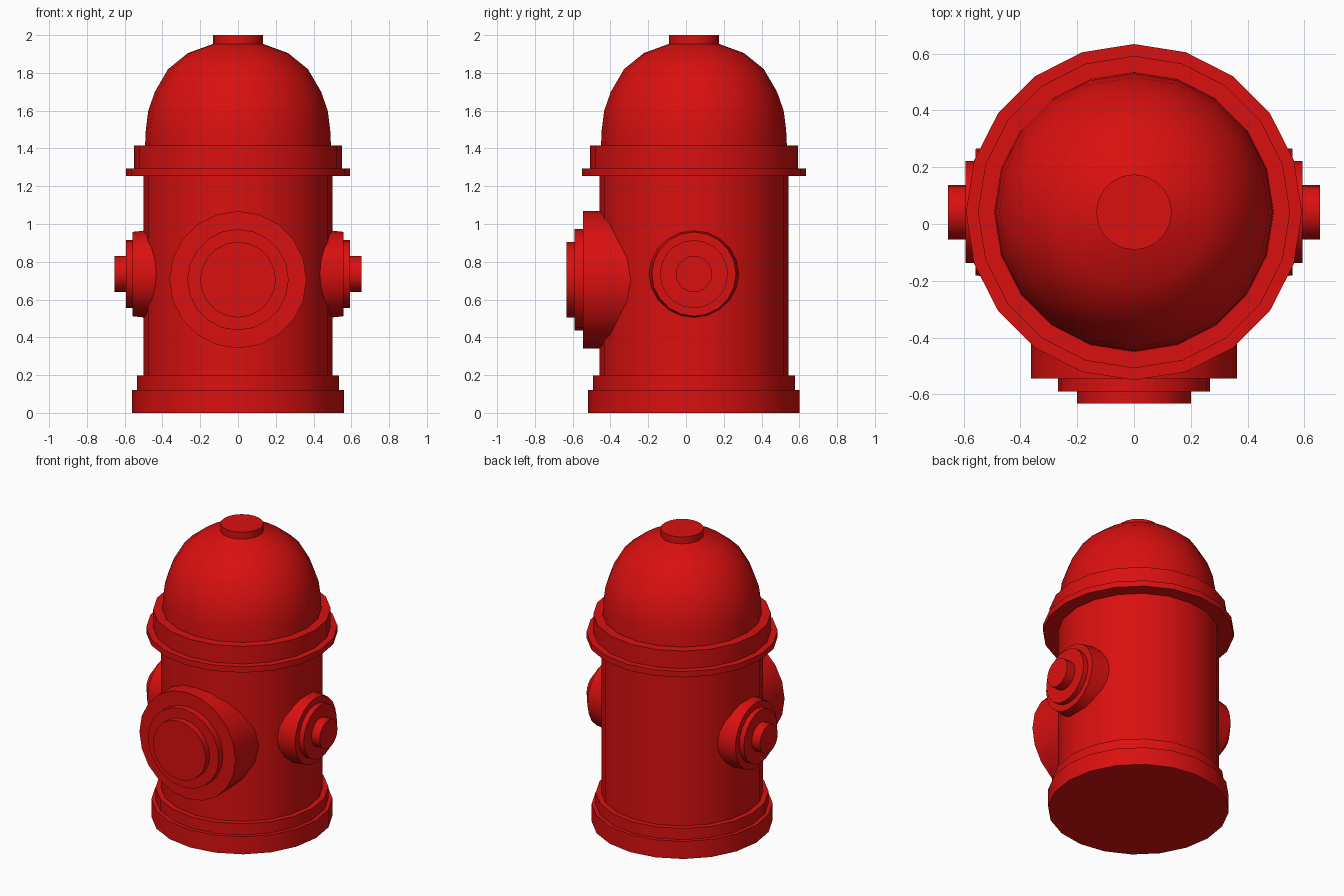
import bpy, bmesh
from math import cos, sin, pi, radians
from mathutils import Matrix

if "Cube" in bpy.data.objects:
    bpy.data.objects.remove(bpy.data.objects["Cube"])

SIDES = 20
AXIS_Y = 0.042   # the barrel axis sits slightly behind the centre

red = bpy.data.materials.new("red_paint")
red.diffuse_color = (0.7, 0.005, 0.005, 1)
red.use_nodes = True
red.node_tree.nodes["Principled BSDF"].inputs["Base Color"].default_value = red.diffuse_color


def lathe(name, profile, matrix):
    """Closed solid of revolution from (radius, height) points, bottom to top."""
    bm = bmesh.new()
    rings = [[bm.verts.new((r * cos(2 * pi * i / SIDES), r * sin(2 * pi * i / SIDES), h))
              for i in range(SIDES)] for r, h in profile]
    for low, high in zip(rings, rings[1:]):
        for i in range(SIDES):
            j = (i + 1) % SIDES
            bm.faces.new((low[i], low[j], high[j], high[i]))
    bm.faces.new(rings[0][::-1])
    bm.faces.new(rings[-1])
    bm.transform(matrix)
    mesh = bpy.data.meshes.new(name)
    bm.to_mesh(mesh)
    bm.free()
    mesh.materials.append(red)
    obj = bpy.data.objects.new(name, mesh)
    bpy.context.collection.objects.link(obj)
    bpy.ops.object.select_all(action='DESELECT')
    obj.select_set(True)
    bpy.context.view_layer.objects.active = obj
    bpy.ops.object.shade_smooth_by_angle(angle=radians(35))
    return obj


upright = Matrix.Translation((0, AXIS_Y, 0))

# Stepped foot, barrel, collar, dome and top cap
lathe("barrel", [
    (0.56, 0), (0.56, 0.12), (0.535, 0.12), (0.535, 0.197), (0.5, 0.197),
    (0.5, 1.255), (0.592, 1.255), (0.592, 1.295), (0.55, 1.295), (0.55, 1.415),
    (0.492, 1.415), (0.488, 1.5), (0.475, 1.6), (0.44, 1.7), (0.37, 1.82),
    (0.265, 1.905), (0.133, 1.953), (0.133, 2.0)], upright)

# Large front outlet, pointing to -y
lathe("front_outlet", [
    (0.363, 0.25), (0.363, 0.587), (0.268, 0.587), (0.268, 0.632),
    (0.2, 0.632), (0.2, 0.675)],
    Matrix.Translation((0, AXIS_Y, 0.705)) @ Matrix.Rotation(pi / 2, 4, 'X'))

# Tapered side outlets, mirrored across x
side = lathe("side_outlets", [
    (0.24, 0.41), (0.223, 0.558), (0.18, 0.558), (0.18, 0.593),
    (0.096, 0.593), (0.096, 0.655)],
    Matrix.Translation((0, AXIS_Y, 0.735)) @ Matrix.Rotation(pi / 2, 4, 'Y'))
mirror = side.modifiers.new("mirror", 'MIRROR')
mirror.use_axis = (True, False, False)
mirror.use_mirror_merge = False
